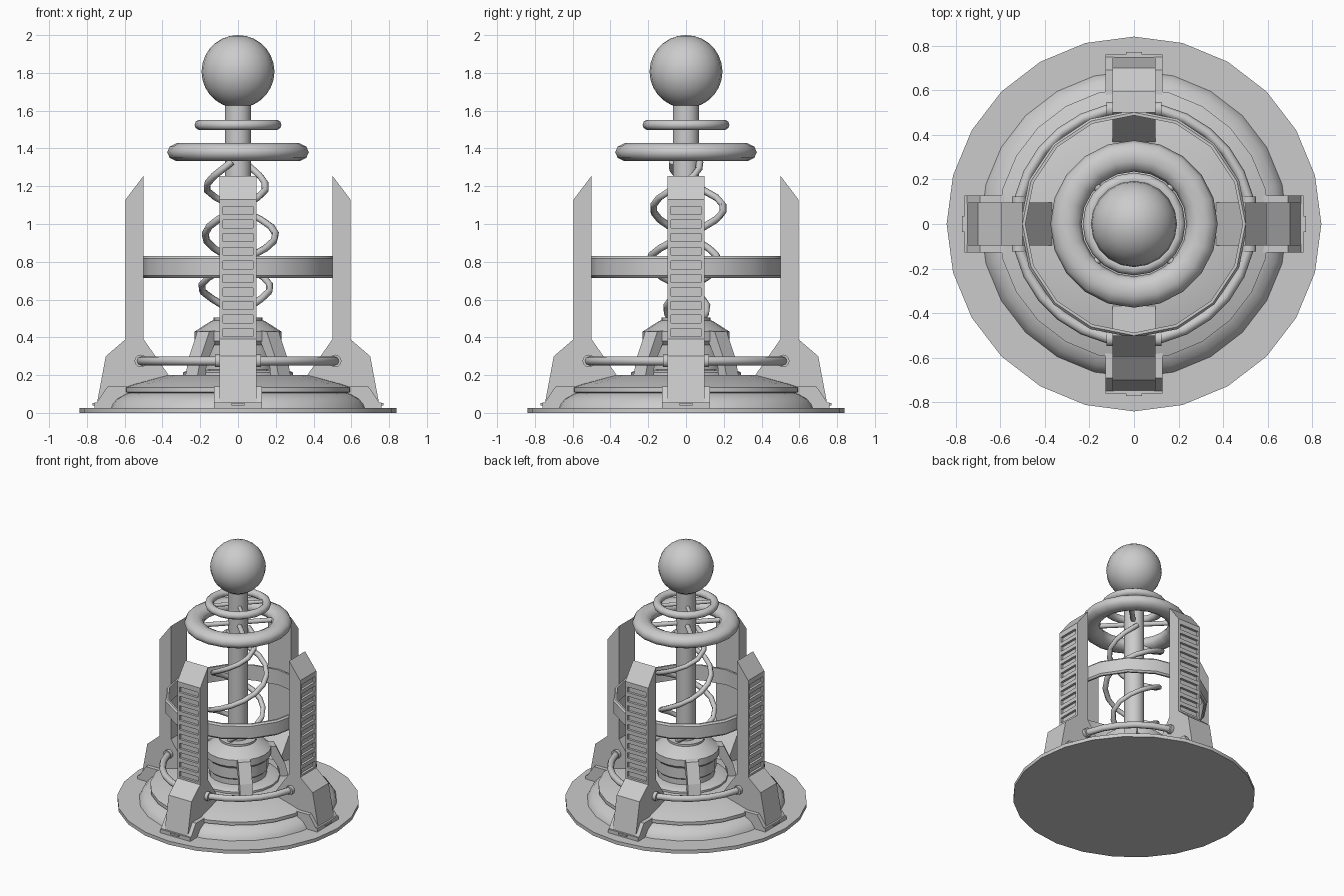
import bpy, bmesh
from math import pi, sin, cos, radians
from mathutils import Matrix

if "Cube" in bpy.data.objects:
    bpy.data.objects.remove(bpy.data.objects["Cube"])


def new_object(name, bm, smooth=None):
    bmesh.ops.recalc_face_normals(bm, faces=bm.faces)
    me = bpy.data.meshes.new(name)
    bm.to_mesh(me)
    bm.free()
    ob = bpy.data.objects.new(name, me)
    bpy.context.collection.objects.link(ob)
    if smooth:
        activate(ob)
        bpy.ops.object.shade_smooth_by_angle(angle=radians(smooth))
    return ob


def activate(ob):
    bpy.ops.object.select_all(action='DESELECT')
    ob.select_set(True)
    bpy.context.view_layer.objects.active = ob


def lathe(name, profile, segs, closed=False, smooth=35):
    """Spin an (r, z) profile about z; closed makes a ring."""
    bm = bmesh.new()
    rings = []
    for r, z in profile:
        n = 1 if r == 0 else segs
        rings.append([bm.verts.new((r * cos(2 * pi * i / segs), r * sin(2 * pi * i / segs), z)) for i in range(n)])
    pairs = list(zip(rings, rings[1:] + rings[:1])) if closed else list(zip(rings, rings[1:]))
    for a, b in pairs:
        for i in range(segs):
            j = (i + 1) % segs
            if len(a) == 1:
                bm.faces.new((a[0], b[i], b[j]))
            elif len(b) == 1:
                bm.faces.new((a[i], a[j], b[0]))
            else:
                bm.faces.new((a[i], a[j], b[j], b[i]))
    return new_object(name, bm, smooth)


def ring(name, major, rx, rz, z, segs, sides=10):
    pts = [(major + rx * cos(2 * pi * k / sides), z + rz * sin(2 * pi * k / sides)) for k in range(sides)]
    return lathe(name, pts, segs, closed=True, smooth=60)


def slab(bm, pts, y0, y1):
    """Extrude an (x, z) outline between y0 and y1."""
    a = [bm.verts.new((x, y0, z)) for x, z in pts]
    b = [bm.verts.new((x, y1, z)) for x, z in pts]
    bm.faces.new(a)
    bm.faces.new(b[::-1])
    for i in range(len(pts)):
        j = (i + 1) % len(pts)
        bm.faces.new((a[i], b[i], b[j], a[j]))


def box(bm, lo, hi):
    slab(bm, [(lo[0], lo[2]), (hi[0], lo[2]), (hi[0], hi[2]), (lo[0], hi[2])], lo[1], hi[1])


def around(ob, start=0, n=4):
    """Repeat an object around the z axis."""
    ob.rotation_euler.z = start
    for i in range(1, n):
        c = ob.copy()
        c.name = f"{ob.name}_{i + 1}"
        c.rotation_euler.z = start + 2 * pi * i / n
        bpy.context.collection.objects.link(c)


def rod(bm, r, x0, x1, z, y=0, sides=10):
    m = Matrix.Translation(((x0 + x1) / 2, y, z)) @ Matrix.Rotation(pi / 2, 4, 'Y')
    bmesh.ops.create_cone(bm, cap_ends=True, segments=sides, radius1=r, radius2=r, depth=x1 - x0, matrix=m)


# Ground plate and stepped base
lathe("ground_plate", [(0, 0), (0.84, 0), (0.84, 0.027), (0, 0.027)], 24, smooth=30)
lathe("stepped_base", [(0.69, 0.02), (0.68, 0.045), (0.655, 0.075), (0.61, 0.1), (0.59, 0.105),
                       (0.61, 0.11), (0.61, 0.135), (0.55, 0.155), (0.38, 0.2), (0, 0.2)], 24)

# Central hub, column and top ball
lathe("hub", [(0.29, 0.19), (0.29, 0.215), (0.27, 0.225), (0.2, 0.23), (0.2, 0.27), (0.21, 0.28), (0.21, 0.36),
              (0.23, 0.38), (0.23, 0.43), (0.145, 0.485), (0.13, 0.49), (0.13, 0.505), (0, 0.505)], 20)
lathe("column", [(0.07, 0.48), (0.07, 1.66)], 16)
bm = bmesh.new()
bmesh.ops.create_uvsphere(bm, u_segments=20, v_segments=14, radius=0.193,
                          matrix=Matrix.Translation((0, 0, 1.807)))
new_object("top_ball", bm, 60)

# Hub braces on the diagonals
bm = bmesh.new()
slab(bm, [(0.18, 0.44), (0.26, 0.43), (0.325, 0.29), (0.35, 0.19), (0.29, 0.19), (0.28, 0.26), (0.2, 0.4)],
     -0.045, 0.045)
around(new_object("hub_brace", bm), pi / 4)

# Upper rings with spokes
ring("large_ring", 0.305, 0.07, 0.05, 1.38, 20)
ring("small_ring", 0.2, 0.03, 0.028, 1.525, 20)
for name, z, r, end in (("large_ring_spoke", 1.38, 0.018, 0.27), ("small_ring_spoke", 1.525, 0.014, 0.19)):
    bm = bmesh.new()
    rod(bm, r, 0.05, end, z, sides=8)
    around(new_object(name, bm, 60), pi / 4)

# Middle band and low pipe loop
lathe("middle_band", [(0.487, 0.715), (0.5, 0.715), (0.51, 0.727), (0.51, 0.818), (0.5, 0.83), (0.487, 0.83)],
      16, closed=True, smooth=30)
ring("pipe_loop", 0.525, 0.024, 0.024, 0.275, 28, 8)

# Pylon with recessed slots
bm = bmesh.new()
slab(bm, [(0.36, 0.19), (0.5, 0.39), (0.5, 1.255), (0.595, 1.13), (0.595, 0.39), (0.7, 0.3),
          (0.747, 0.05), (0.6, 0.05)], -0.097, 0.097)
pylon = new_object("pylon", bm)
bm = bmesh.new()
for i in range(10):
    z = 0.425 + 0.0718 * i
    box(bm, (0.577, -0.08, z - 0.021), (0.65, 0.08, z + 0.021))
cutter = new_object("slot_cutter", bm)
cutter.hide_render = True
mod = pylon.modifiers.new("slots", 'BOOLEAN')
mod.operation, mod.object, mod.solver = 'DIFFERENCE', cutter, 'EXACT'
activate(pylon)
bpy.ops.object.modifier_apply(modifier="slots")
bpy.data.objects.remove(cutter)
around(pylon)

# Foot cheeks either side of the pylon, and a toe clip
bm = bmesh.new()
for s in (-1, 1):
    slab(bm, [(0.5, 0.03), (0.76, 0.035), (0.745, 0.06), (0.69, 0.14), (0.5, 0.14)], s * 0.09, s * 0.127)
box(bm, (0.6, -0.127, 0.025), (0.76, 0.127, 0.055))
box(bm, (0.74, -0.035, 0.04), (0.77, 0.035, 0.052))
around(new_object("foot", bm))

# Collars where the pipe loop meets each pylon
bm = bmesh.new()
for s in (-1, 1):
    m = Matrix.Translation((0.515, s * 0.108, 0.275)) @ Matrix.Rotation(pi / 2, 4, 'X')
    bmesh.ops.create_cone(bm, cap_ends=True, segments=12, radius1=0.033, radius2=0.033, depth=0.03, matrix=m)
around(new_object("pipe_collar", bm, 40))

# Two cables spiralling up the column
for name, phase, rad in (("cable_a", 0, 0.2), ("cable_b", pi, 0.175)):
    cu = bpy.data.curves.new(name, 'CURVE')
    cu.dimensions = '3D'
    cu.bevel_depth, cu.bevel_resolution, cu.use_fill_caps = 0.019, 1, True
    sp = cu.splines.new('POLY')
    n = 22
    sp.points.add(n)
    for i in range(n + 1):
        t = i / n
        z = 0.49 + 0.84 * t
        a = 2 * pi * (z - 0.94) / 0.57 + phase
        r = 0.08 + (rad - 0.08) * min(1, 5 * t, 5 * (1 - t))
        sp.points[i].co = (r * cos(a), r * sin(a), z, 1)
    sp.use_smooth = True
    bpy.context.collection.objects.link(bpy.data.objects.new(name, cu))
